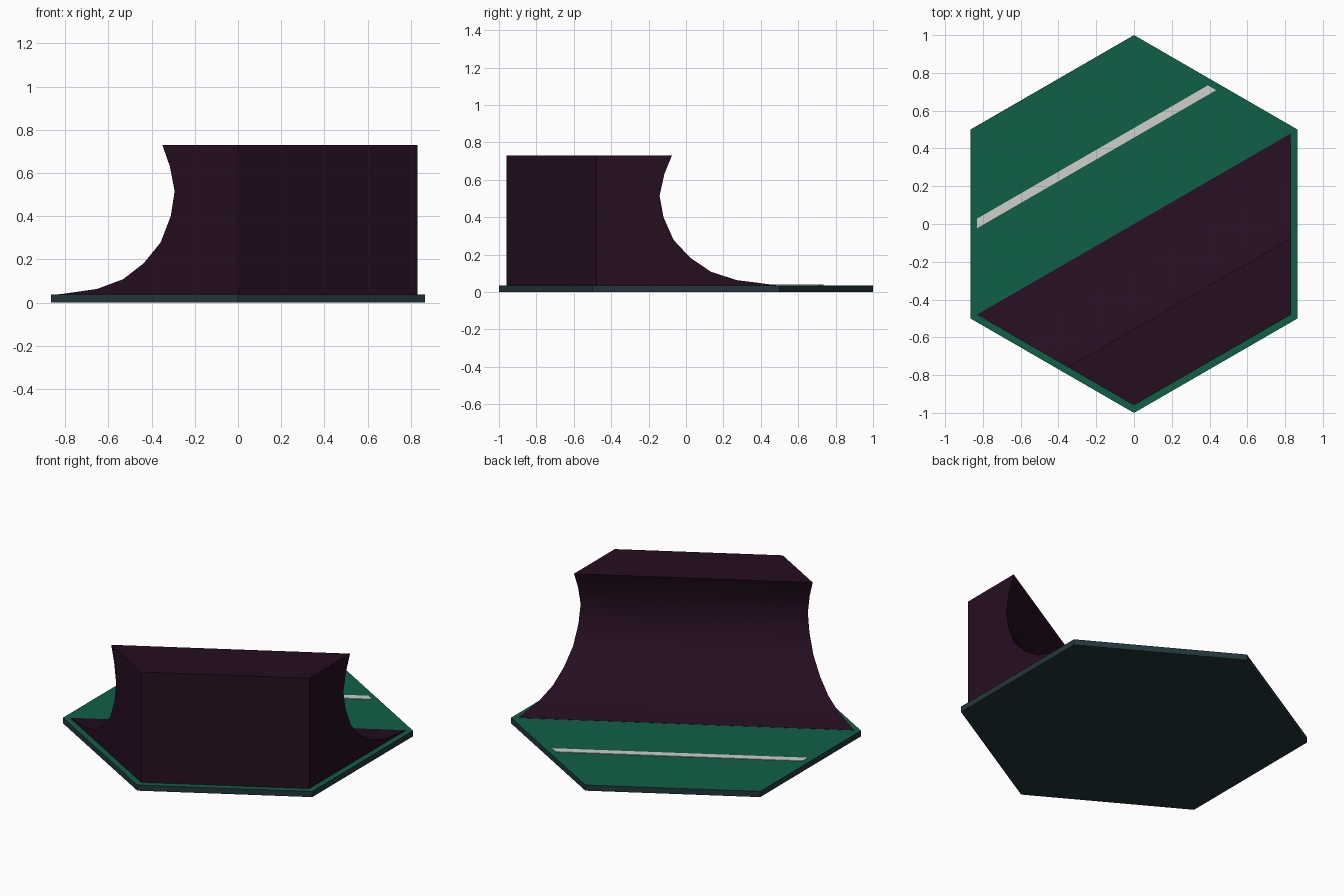
import bpy, bmesh, math
from mathutils import Vector

if "Cube" in bpy.data.objects:
    bpy.data.objects.remove(bpy.data.objects["Cube"])

BASE_TOP = 0.036
INSET = 0.96                                   # corner radius of the inner hexagon
ALONG = Vector((math.cos(math.pi / 6), 0.5, 0))   # direction the wall runs
ACROSS = Vector((0.5, -math.cos(math.pi / 6), 0))  # from the flat half to the wall


def material(name, rgb):
    m = bpy.data.materials.new(name)
    m.diffuse_color = (*rgb, 1)
    m.use_nodes = True
    m.node_tree.nodes["Principled BSDF"].inputs["Base Color"].default_value = m.diffuse_color
    return m


green = material("deep green", (0.0053, 0.116, 0.063))
slate = material("dark slate", (0.0165, 0.037, 0.045))
plum = material("dark plum", (0.019, 0.0044, 0.0155))
white = material("pale grey", (0.62, 0.62, 0.60))


def finish(bm, name, mats):
    bmesh.ops.recalc_face_normals(bm, faces=bm.faces)
    me = bpy.data.meshes.new(name)
    bm.to_mesh(me)
    bm.free()
    for m in mats:
        me.materials.append(m)
    ob = bpy.data.objects.new(name, me)
    bpy.context.collection.objects.link(ob)
    return ob


def hex_extrusion(name, profile, mat):
    """Sweep a (distance, height) profile along the wall, ending on the inner hexagon."""
    bm = bmesh.new()
    ends = []
    for side in (-1, 1):
        ring = []
        for d, z in profile:
            half = INSET - abs(d) * math.tan(math.pi / 6)
            ring.append(bm.verts.new(ACROSS * d + ALONG * side * half + Vector((0, 0, z))))
        ends.append(ring)
    a, b = ends
    n = len(profile)
    bm.faces.new(a)
    bm.faces.new(b[::-1])
    for i in range(n):
        j = (i + 1) % n
        bm.faces.new((a[i], b[i], b[j], a[j]))
    return finish(bm, name, [mat])


# hexagonal tile: green top, slate sides and underside
bm = bmesh.new()
ring = [bm.verts.new((math.cos(math.radians(30 + 60 * i)), math.sin(math.radians(30 + 60 * i)), 0))
        for i in range(6)]
face = bm.faces.new(ring)
top = bmesh.ops.extrude_face_region(bm, geom=[face])
bmesh.ops.translate(bm, vec=(0, 0, BASE_TOP),
                    verts=[v for v in top["geom"] if isinstance(v, bmesh.types.BMVert)])
bmesh.ops.recalc_face_normals(bm, faces=bm.faces)
for f in bm.faces:
    f.material_index = 1 if f.normal.z > 0.5 else 0
finish(bm, "hex_base", [slate, green])

# curled wall with an overhanging crest
curl = [(0, 0.030), (0, 0.037), (0.18, 0.063), (0.30, 0.108), (0.395, 0.182), (0.473, 0.278),
        (0.520, 0.400), (0.538, 0.515), (0.516, 0.630), (0.481, 0.730),
        (0.831, 0.730), (0.831, 0.030)]
wall = hex_extrusion("curled_wall", curl, plum)
bpy.context.view_layer.objects.active = wall
wall.select_set(True)
bpy.ops.object.shade_smooth_by_angle(angle=math.radians(25))

# thin painted stripe on the open half
hex_extrusion("ground_stripe",
              [(-0.440, 0.034), (-0.396, 0.034), (-0.396, 0.039), (-0.440, 0.039)], white)
